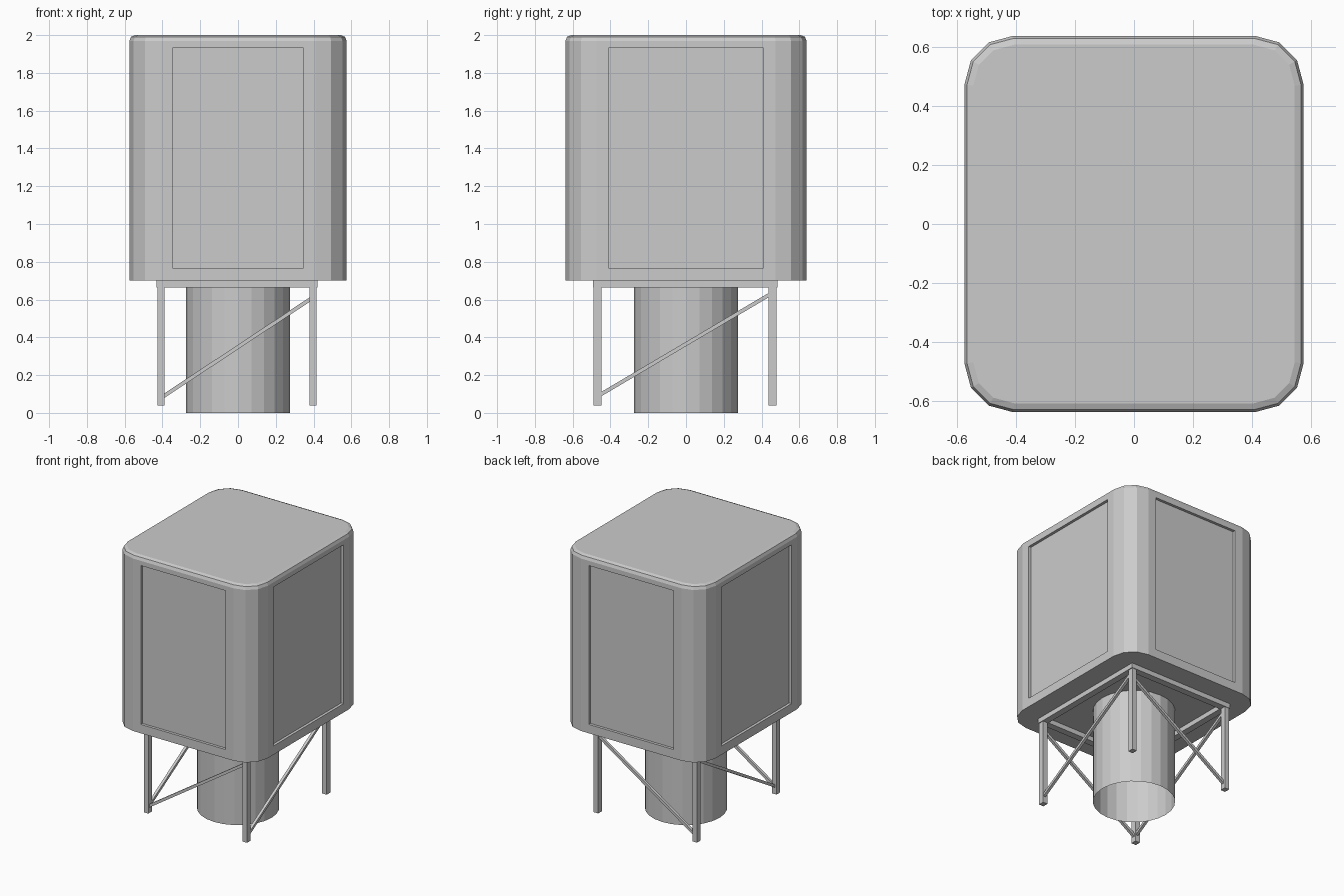
import bpy, bmesh, math
from mathutils import Vector

if "Cube" in bpy.data.objects:
    bpy.data.objects.remove(bpy.data.objects["Cube"])


def finish(bm, name):
    bmesh.ops.recalc_face_normals(bm, faces=bm.faces)
    mesh = bpy.data.meshes.new(name)
    bm.to_mesh(mesh)
    bm.free()
    obj = bpy.data.objects.new(name, mesh)
    bpy.context.collection.objects.link(obj)
    return obj


def bar(name, a, b, width, height):
    """Box-section bar running from a to b; height is measured towards z (or y if upright)."""
    a, b = Vector(a), Vector(b)
    d = (b - a).normalized()
    up = Vector((0, 1, 0)) if abs(d.z) > 0.99 else Vector((0, 0, 1))
    side = d.cross(up).normalized() * width / 2
    up = side.cross(d).normalized() * height / 2
    bm = bmesh.new()
    ends = [[bm.verts.new(p + s * side + t * up)
             for s, t in ((-1, -1), (1, -1), (1, 1), (-1, 1))] for p in (a, b)]
    bm.faces.new(ends[0])
    bm.faces.new(ends[1])
    for i in range(4):
        j = (i + 1) % 4
        bm.faces.new((ends[0][i], ends[0][j], ends[1][j], ends[1][i]))
    return finish(bm, name)


# Tank body: rounded rectangle outline, extruded up
HX, HY, R, Z0, Z1 = 0.575, 0.638, 0.165, 0.7, 2.0
bm = bmesh.new()
outline = []
for q, (sx, sy) in enumerate(((1, 1), (-1, 1), (-1, -1), (1, -1))):
    for k in range(4):
        ang = math.radians(90 * q + 30 * k)
        outline.append((sx * (HX - R) + R * math.cos(ang), sy * (HY - R) + R * math.sin(ang)))
low = [bm.verts.new((x, y, Z0)) for x, y in outline]
high = [bm.verts.new((x, y, Z1)) for x, y in outline]
n = len(outline)
walls = [bm.faces.new((low[i], low[(i + 1) % n], high[(i + 1) % n], high[i])) for i in range(n)]
bm.faces.new(low[::-1])
top = bm.faces.new(high)
bm.normal_update()

# Recessed panel on each of the four wide walls
panels = [f for f in walls if f.calc_area() > 0.5]
bmesh.ops.inset_individual(bm, faces=panels, thickness=0.065, use_even_offset=True)
for f in bmesh.ops.extrude_discrete_faces(bm, faces=panels)["faces"]:
    f.normal_update()
    bmesh.ops.translate(bm, verts=f.verts, vec=f.normal * -0.02)

# Rounded roof edge
bmesh.ops.bevel(bm, geom=list(top.edges), offset=0.03, segments=2, profile=0.5, affect='EDGES')
finish(bm, "tank_body")

# Central outlet pipe, open at the bottom
bm = bmesh.new()
bmesh.ops.create_cone(bm, cap_ends=False, segments=24, radius1=0.275, radius2=0.275, depth=Z0)
bmesh.ops.translate(bm, verts=bm.verts, vec=(0, 0, Z0 / 2))
finish(bm, "outlet_pipe")

# Legs
XS = {"left": -0.407, "right": 0.398}
YS = {"front": -0.468, "back": 0.459}
for yn, y in YS.items():
    for xn, x in XS.items():
        bar(f"{yn}_{xn}_leg", (x, y, 0.04), (x, y, 0.695), 0.037, 0.042)

# Top rails and diagonal braces on each side of the frame
xl, xr, yf, yb = XS["left"], XS["right"], YS["front"], YS["back"]
for yn, y in YS.items():
    bar(f"{yn}_rail", (xl - 0.024, y, 0.6825), (xr + 0.024, y, 0.6825), 0.05, 0.035)
    bar(f"{yn}_brace", (xl, y, 0.08), (xr, y, 0.612), 0.02, 0.02)
for xn, x in XS.items():
    bar(f"{xn}_rail", (x, yf, 0.6825), (x, yb, 0.6825), 0.048, 0.035)
    bar(f"{xn}_brace", (x + 0.006, yf, 0.088), (x + 0.006, yb, 0.636), 0.02, 0.02)
